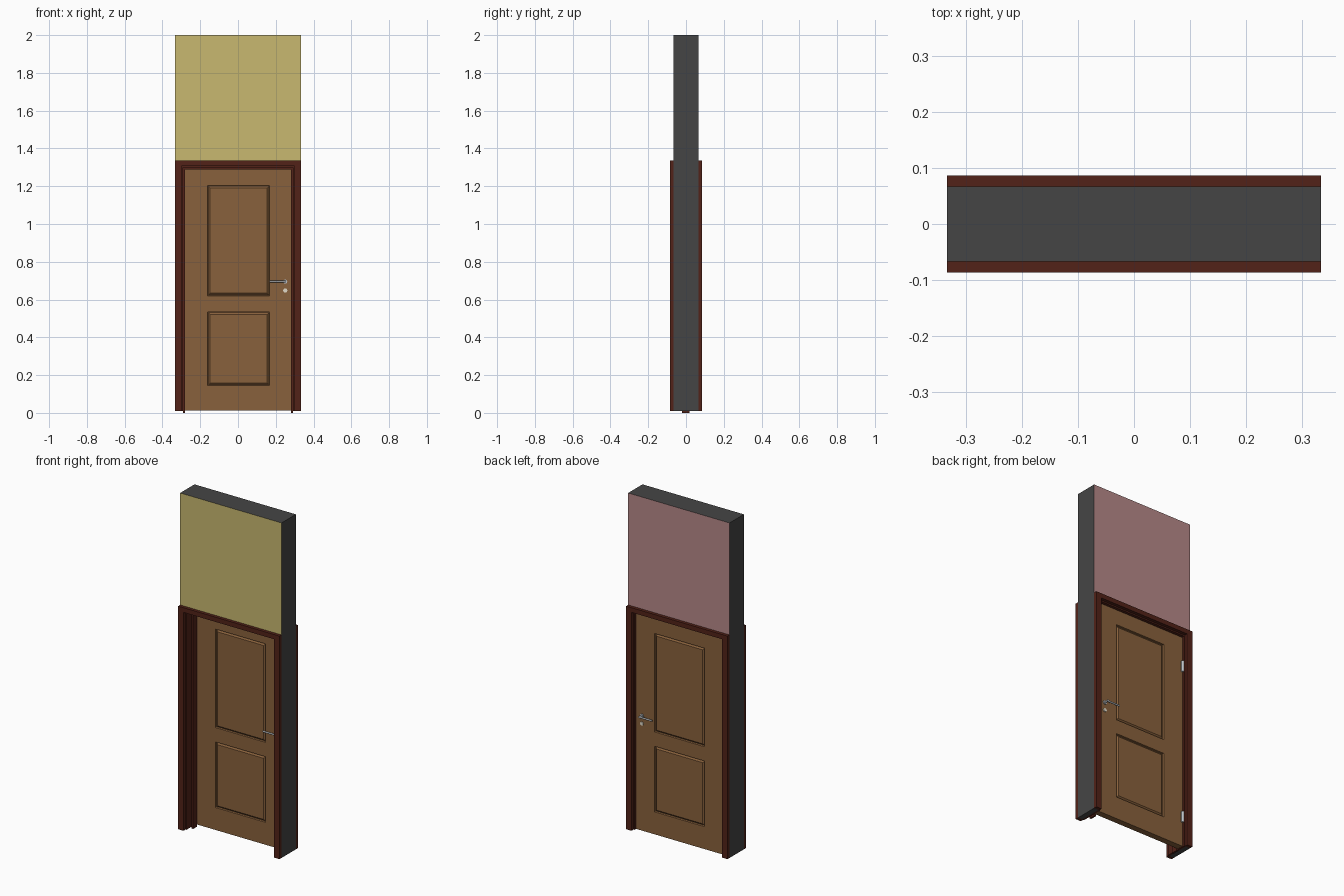
import bpy, bmesh, math
from mathutils import Matrix, Vector

if "Cube" in bpy.data.objects:
    bpy.data.objects.remove(bpy.data.objects["Cube"])


def material(name, rgb):
    m = bpy.data.materials.new(name)
    m.diffuse_color = (*rgb, 1)
    m.use_nodes = True
    m.node_tree.nodes["Principled BSDF"].inputs["Base Color"].default_value = m.diffuse_color
    return m


PLASTER = material("dark_plaster", (0.06, 0.06, 0.06))
YELLOW = material("yellow_paint", (0.58, 0.48, 0.16))
PINK = material("pink_paint", (0.47, 0.25, 0.25))
TRIM = material("red_brown_wood", (0.085, 0.016, 0.009))
WOOD = material("door_wood", (0.25, 0.12, 0.045))
METAL = material("metal", (0.5, 0.53, 0.56))
CREAM = material("key_plate", (0.75, 0.7, 0.58))


def finish(name, bm, *mats):
    bmesh.ops.recalc_face_normals(bm, faces=bm.faces)
    me = bpy.data.meshes.new(name)
    bm.to_mesh(me)
    bm.free()
    ob = bpy.data.objects.new(name, me)
    bpy.context.collection.objects.link(ob)
    for m in mats:
        me.materials.append(m)
    return ob


def arch_bm(ox, oz, ix, iz, y0, y1, z0=0.01):
    """Upside-down U, extruded through the wall direction."""
    bm = bmesh.new()
    pts = [(-ox, z0), (-ox, oz), (ox, oz), (ox, z0),
           (ix, z0), (ix, iz), (-ix, iz), (-ix, z0)]
    f = bm.faces.new([bm.verts.new((x, y0, z)) for x, z in pts])
    ext = bmesh.ops.extrude_face_region(bm, geom=[f])["geom"]
    bmesh.ops.translate(bm, vec=(0, y1 - y0, 0),
                        verts=[v for v in ext if isinstance(v, bmesh.types.BMVert)])
    bmesh.ops.recalc_face_normals(bm, faces=bm.faces)
    return bm


def rod(name, a, b, r, mat, sides=20):
    a, b = Vector(a), Vector(b)
    bm = bmesh.new()
    rot = (b - a).to_track_quat('Z', 'Y').to_matrix().to_4x4()
    bmesh.ops.create_cone(bm, cap_ends=True, segments=sides, radius1=r, radius2=r,
                          depth=(b - a).length, matrix=Matrix.Translation((a + b) / 2) @ rot)
    for f in bm.faces:
        f.smooth = len(f.verts) == 4
    for e in bm.edges:
        e.smooth = e.calc_face_angle(0) < math.radians(40)
    return finish(name, bm, mat)


# wall with door opening, painted differently on each side
bm = arch_bm(0.333, 2.0, 0.303, 1.312, -0.067, 0.067)
for f in bm.faces:
    f.material_index = 1 if f.normal.y < -0.5 else 2 if f.normal.y > 0.5 else 0
finish("wall", bm, PLASTER, YELLOW, PINK)

# casings, lining and door stop
for side, s in (("front", -1), ("back", 1)):
    y0, y1 = sorted((s * 0.067, s * 0.086))
    finish(side + "_casing", arch_bm(0.333, 1.335, 0.298, 1.307, y0, y1), TRIM)
finish("jamb_lining", arch_bm(0.303, 1.312, 0.292, 1.299, -0.067, 0.067), TRIM)
finish("door_stop", arch_bm(0.292, 1.299, 0.281, 1.289, -0.02, 0.018, 0.0), TRIM)

# door leaf with two moulded panels on each face
Y0, Y1 = 0.018, 0.055
PX = (-0.161, 0.168)
PANELS = ((0.145, 0.535), (0.62, 1.205))
bm = bmesh.new()
bmesh.ops.create_cube(bm, size=1, matrix=Matrix.Translation((0, (Y0 + Y1) / 2, 0.6535))
                      @ Matrix.Diagonal((0.58, Y1 - Y0, 1.283, 1)))
cuts = [((x, 0, 0), (1, 0, 0)) for x in PX] + [((0, 0, z), (0, 0, 1)) for p in PANELS for z in p]
for co, no in cuts:
    bmesh.ops.bisect_plane(bm, geom=bm.verts[:] + bm.edges[:] + bm.faces[:], plane_co=co, plane_no=no)
bm.normal_update()
panels = []
for f in bm.faces:
    c = f.calc_center_median()
    if abs(f.normal.y) > 0.5 and PX[0] < c.x < PX[1] and any(a < c.z < b for a, b in PANELS):
        panels.append(f)
for width, depth in ((0.003, -0.009), (0.003, 0.0), (0.013, 0.008)):
    bmesh.ops.inset_individual(bm, faces=panels, thickness=width, depth=depth)
finish("door_leaf", bm, WOOD)

# lever handles and key plates on both faces
for side, y, s in (("front", Y0, -1), ("back", Y1, 1)):
    hx, hz, out = 0.25, 0.695, y + s * 0.024
    rod(side + "_handle_rose", (hx, y, hz), (hx, y + s * 0.005, hz), 0.011, METAL)
    rod(side + "_handle_neck", (hx, y, hz), (hx, out + s * 0.005, hz), 0.005, METAL)
    rod(side + "_handle_lever", (hx + 0.005, out, hz), (0.168, out, hz), 0.005, METAL)
    rod(side + "_key_plate", (hx, y, 0.648), (hx, y + s * 0.005, 0.648), 0.011, CREAM)

# hinges on the back
for name, z in (("lower_hinge", 0.19), ("upper_hinge", 1.115)):
    rod(name, (-0.289, 0.059, z - 0.033), (-0.289, 0.059, z + 0.033), 0.008, METAL)
